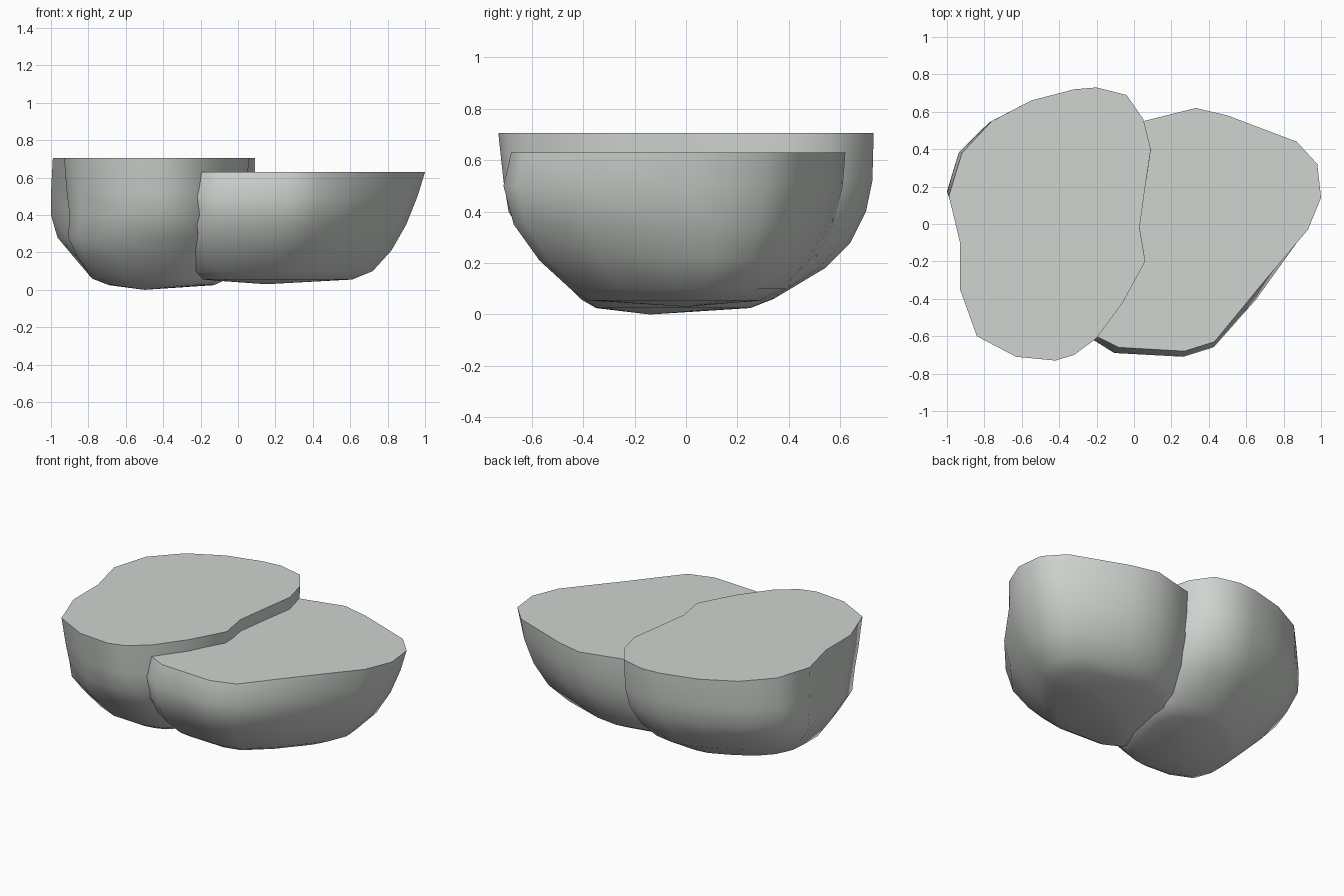
import bpy
import bmesh
import math

default_cube = bpy.data.objects.get("Cube")
if default_cube:
    bpy.data.objects.remove(default_cube, do_unlink=True)

# Stone colour
stone = bpy.data.materials.new("pale grey stone")
stone.use_nodes = True
stone_colour = (0.63, 0.66, 0.63, 1)
stone.diffuse_color = stone_colour
stone.node_tree.nodes["Principled BSDF"].inputs["Base Color"].default_value = stone_colour


def fit_outline(outline, target):
    """Stretch an outline so that it fills the target bounds."""
    xs, ys = zip(*outline)
    left, right, front, back = min(xs), max(xs), min(ys), max(ys)
    new_left, new_right, new_front, new_back = target
    return [(new_left + (x - left) / (right - left) * (new_right - new_left),
             new_front + (y - front) / (back - front) * (new_back - new_front))
            for x, y in outline]


def shape_at(height, target, keys):
    """Blend the two key outlines around a height, fitted to the target bounds."""
    for (high, upper), (low, lower) in zip(keys, keys[1:]):
        if height >= low:
            break
    blend = min(1, (high - height) / (high - low))
    pairs = zip(fit_outline(upper, target), fit_outline(lower, target))
    return [(ux + (lx - ux) * blend, uy + (ly - uy) * blend)
            for (ux, uy), (lx, ly) in pairs]


def build_rock(name, keys, layers, lowest_point):
    """Loft a flat top outline down through shrinking layers to a blunt base."""
    bm = bmesh.new()
    top_height, outline = keys[0]
    rings = [[bm.verts.new((x, y, top_height)) for x, y in outline]]
    for height, *target in layers:
        rings.append([bm.verts.new((x, y, height)) for x, y in shape_at(height, target, keys)])
    count = len(outline)
    bm.faces.new(rings[0])
    for upper, lower in zip(rings, rings[1:]):
        for i in range(count):
            j = (i + 1) % count
            bm.faces.new((upper[i], lower[i], lower[j], upper[j]))
    base = bm.verts.new(lowest_point)
    for i in range(count):
        bm.faces.new((rings[-1][i], base, rings[-1][(i + 1) % count]))
    bmesh.ops.recalc_face_normals(bm, faces=bm.faces)

    mesh = bpy.data.meshes.new(name)
    bm.to_mesh(mesh)
    bm.free()
    mesh.materials.append(stone)
    rock = bpy.data.objects.new(name, mesh)
    bpy.context.collection.objects.link(rock)
    bpy.ops.object.select_all(action="DESELECT")
    rock.select_set(True)
    bpy.context.view_layer.objects.active = rock
    bpy.ops.object.shade_smooth_by_angle(angle=math.radians(48))


# Taller rock, counter-clockwise outlines starting at the front
tall_top = [
    (-.42, -.73), (-.32, -.7), (-.2, -.61), (-.06, -.42), (.06, -.2),
    (.03, -.02), (.06, .2), (.09, .4), (.05, .56), (-.04, .69),
    (-.2, .73), (-.32, .72), (-.55, .66), (-.76, .55), (-.92, .38),
    (-.99, .15), (-.93, -.1), (-.93, -.35), (-.84, -.6), (-.63, -.71),
]
# Waist with a dent in its right flank
tall_waist = [
    (-.42, -.69), (-.32, -.67), (-.2, -.6), (-.08, -.42), (.02, -.2),
    (.02, 0), (.05, .2), (.08, .38), (.04, .54), (-.05, .66),
    (-.2, .71), (-.32, .7), (-.55, .64), (-.78, .53), (-.94, .38),
    (-1, .18), (-.9, -.02), (-.9, -.3), (-.84, -.52), (-.62, -.66),
]
tall_base = [
    (-.42, -.4), (-.34, -.39), (-.25, -.36), (-.16, -.28), (-.08, -.14),
    (-.05, 0), (-.03, .12), (-.04, .22), (-.1, .29), (-.2, .33),
    (-.3, .34), (-.38, .33), (-.52, .27), (-.64, .2), (-.72, .12),
    (-.77, .02), (-.78, -.1), (-.78, -.22), (-.74, -.33), (-.6, -.39),
]
tall_layers = [
    (.52, -1, .09, -.71, .725),
    (.4, -1, .08, -.69, .7),
    (.28, -.97, .06, -.62, .64),
    (.18, -.89, .02, -.53, .54),
    (.06, -.78, -.05, -.41, .34),
    (.025, -.69, -.13, -.35, .25),
]
build_rock("tall_rock", [(.705, tall_top), (.4, tall_waist), (.06, tall_base)],
           tall_layers, (-.5, -.14, 0))

# Lower rock, its left-hand flank buried in the taller one
low_top = [
    (-.2, -.6), (-.08, -.66), (.27, -.68), (.43, -.63), (.66, -.35),
    (.93, -.03), (1, .14), (.98, .32), (.87, .44), (.5, .58),
    (.33, .62), (.05, .55), (-.13, .35), (-.21, 0), (-.23, -.45),
]
low_waist = [
    (-.25, -.58), (-.1, -.68), (.27, -.7), (.43, -.65), (.65, -.41),
    (.88, -.07), (.94, .12), (.93, .3), (.84, .43), (.5, .57),
    (.32, .6), (.05, .53), (-.13, .34), (-.24, 0), (-.28, -.4),
]
low_layers = [
    (.5, -.28, .96, -.71, .61),
    (.35, -.29, .9, -.67, .57),
    (.21, -.28, .82, -.57, .5),
    (.1, -.25, .72, -.45, .39),
    (.055, -.2, .61, -.38, .3),
]
build_rock("low_rock", [(.63, low_top), (.45, low_waist)], low_layers, (.15, 0, .03))
